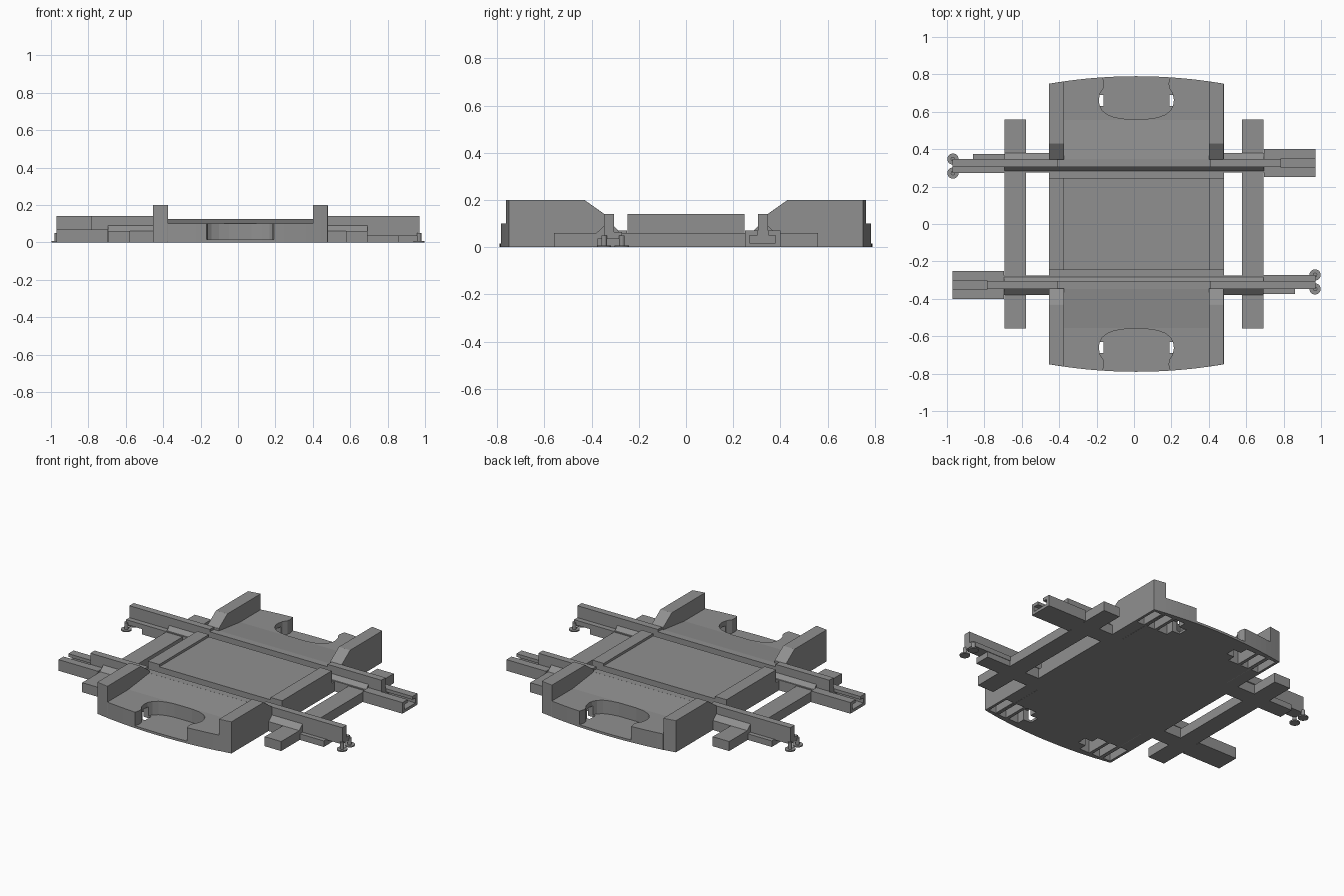
import bpy, bmesh, math
from mathutils import Matrix

if "Cube" in bpy.data.objects:
    bpy.data.objects.remove(bpy.data.objects["Cube"])

grey = bpy.data.materials.new("mid_grey")
grey.diffuse_color = (0.28, 0.28, 0.28, 1)
grey.use_nodes = True
grey.node_tree.nodes["Principled BSDF"].inputs["Base Color"].default_value = grey.diffuse_color
CX = 0.0125      # road centre line
HALF = 0.4675    # road half width


def make(name, bm):
    bmesh.ops.recalc_face_normals(bm, faces=bm.faces)
    me = bpy.data.meshes.new(name)
    bm.to_mesh(me)
    bm.free()
    me.materials.append(grey)
    ob = bpy.data.objects.new(name, me)
    bpy.context.collection.objects.link(ob)
    return ob


def prism(name, pts, a, b, axis, turn=1, flip=1):
    """Extrude a profile: (y, z) along x, or (x, y) along z.
    turn=-1 rotates half a turn about z, flip=-1 mirrors y."""
    bm = bmesh.new()
    put = (lambda p, t: (t, p[0], p[1])) if axis == 'x' else (lambda p, t: (p[0], p[1], t))
    lo = [bm.verts.new(put(p, a)) for p in pts]
    hi = [bm.verts.new(put(p, b)) for p in pts]
    bm.faces.new(lo)
    bm.faces.new(hi)
    n = len(pts)
    for i in range(n):
        j = (i + 1) % n
        bm.faces.new((lo[i], lo[j], hi[j], hi[i]))
    bmesh.ops.transform(bm, matrix=Matrix.Diagonal((turn, turn * flip, 1, 1)), verts=bm.verts)
    return make(name, bm)


def box(name, x0, x1, y0, y1, z0, z1, turn=1, flip=1):
    return prism(name, [(y0, z0), (y1, z0), (y1, z1), (y0, z1)], x0, x1, 'x', turn, flip)


def cut(ob, cutter, op='DIFFERENCE'):
    m = ob.modifiers.new("cut", 'BOOLEAN')
    m.operation, m.object, m.solver = op, cutter, 'EXACT'
    bpy.context.view_layer.update()
    dg = bpy.context.evaluated_depsgraph_get()
    me = bpy.data.meshes.new_from_object(ob.evaluated_get(dg))
    ob.modifiers.clear()
    ob.data = me
    bpy.data.objects.remove(cutter)


# Road outline with gently bowed end
def outline(flip):
    r = (HALF ** 2 + 0.04 ** 2) / 0.08
    arc = []
    for i in range(25):
        x = -HALF + 2 * HALF * i / 24
        arc.append((CX + x, -0.79 + r - math.sqrt(r * r - x * x)))
    pts = arc + [(CX + HALF, -0.2), (CX - HALF, -0.2)]
    return prism("outline_cutter", pts, -0.1, 0.3, 'z', 1, flip)


# Keyed pocket outline, half of it mirrored
half = [(0.18, -0.85), (0.18, -0.785), (0.172, -0.75), (0.176, -0.725), (0.193, -0.70),
        (0.201, -0.665), (0.197, -0.635), (0.182, -0.607), (0.155, -0.585), (0.115, -0.57), (0.06, -0.562)]
pocket = [(CX + x, y) for x, y in half] + [(CX - x, y) for x, y in reversed(half)]

for f in (1, -1):
    # Ramp with its pocket and the hollows underneath
    ramp = prism("road_ramp", [(-0.85, 0), (-0.345, 0), (-0.345, 0.125), (-0.555, 0.1), (-0.85, 0.1)],
                 CX - 0.3875, CX + 0.3875, 'x', 1, f)
    cut(ramp, outline(f), 'INTERSECT')
    cut(ramp, prism("pocket_cutter", pocket, 0.015, 0.3, 'z', 1, f))
    for s in (1, -1):
        for a, b, y0, y1, top in ((0.23, 0.30, -0.74, -0.58, 0.085), (0.32, 0.375, -0.74, -0.58, 0.085),
                                  (0.176, 0.235, -0.69, -0.63, 0.07)):
            cut(ramp, box("hollow_cutter", *sorted((CX + s * a, CX + s * b)), y0, y1, -0.1, top, 1, f))
        # Raised kerbs beside the ramp
        kerb = prism("kerb", [(-0.85, 0), (-0.345, 0), (-0.345, 0.14), (-0.43, 0.2), (-0.85, 0.2)],
                     *sorted((CX + s * 0.3875, CX + s * HALF)), 'x', 1, f)
        cut(kerb, outline(f), 'INTERSECT')
        cut(kerb, box("hollow_cutter", *sorted((CX + s * 0.40, CX + s * 0.45)),
                      -0.735, -0.58, -0.1, 0.17, 1, f))
        bev = kerb.modifiers.new("soft_edges", 'BEVEL')
        bev.width, bev.segments = 0.008, 2

# Centre of the road between the rails
box("road_base", CX - HALF, CX + HALF, -0.345, 0.345, 0, 0.06)
box("road_deck", CX - 0.3875, CX + 0.3875, -0.247, 0.247, 0.06, 0.125)
for s in (1, -1):
    box("deck_edge", *sorted((CX + s * 0.3875, CX + s * HALF)), -0.247, 0.247, 0.06, 0.14)
    # Sleepers
    box("sleeper", *sorted((s * 0.578, s * 0.693)), -0.56, 0.56, 0, 0.06)

for t in (1, -1):
    # Rail head, lower where the road crosses it
    for a, b, top in ((-0.785, -0.41, 0.14), (-0.41, 0.41, 0.125), (0.41, 0.97, 0.14)):
        box("rail_head", a, b, -0.348, -0.305, 0.035, top, t)
    # Sloped rail foot and the flat bar under it
    prism("rail_foot", [(-0.38, 0), (-0.275, 0), (-0.275, 0.065), (-0.283, 0.065), (-0.305, 0.09),
                        (-0.348, 0.09), (-0.38, 0.06)], -0.695, 0.693, 'x', t)
    box("rail_base", 0.693, 0.86, -0.375, -0.275, 0, 0.038, t)
    box("rail_flange", 0.693, 0.97, -0.305, -0.272, 0.035, 0.065, t)
    # Connector studs at the plug end
    for y in (-0.272, -0.347):
        for name, r, z0, z1 in (("stud_disc", 0.03, 0, 0.008), ("stud_post", 0.012, 0.008, 0.05)):
            ring = [(0.968 + r * math.cos(i * math.pi / 12), y + r * math.sin(i * math.pi / 12))
                    for i in range(24)]
            prism(name, ring, z0, z1, 'z', t)
    # Slotted socket at the other end
    prism("socket", [(-0.4, 0), (-0.25, 0), (-0.25, 0.07), (-0.302, 0.07), (-0.302, 0.05), (-0.27, 0.05),
                     (-0.27, 0.018), (-0.38, 0.018), (-0.38, 0.05), (-0.35, 0.05), (-0.35, 0.07),
                     (-0.4, 0.07)], -0.97, -0.785, 'x', t)
    box("socket_block", -0.785, -0.695, -0.4, -0.25, 0, 0.07, t)
